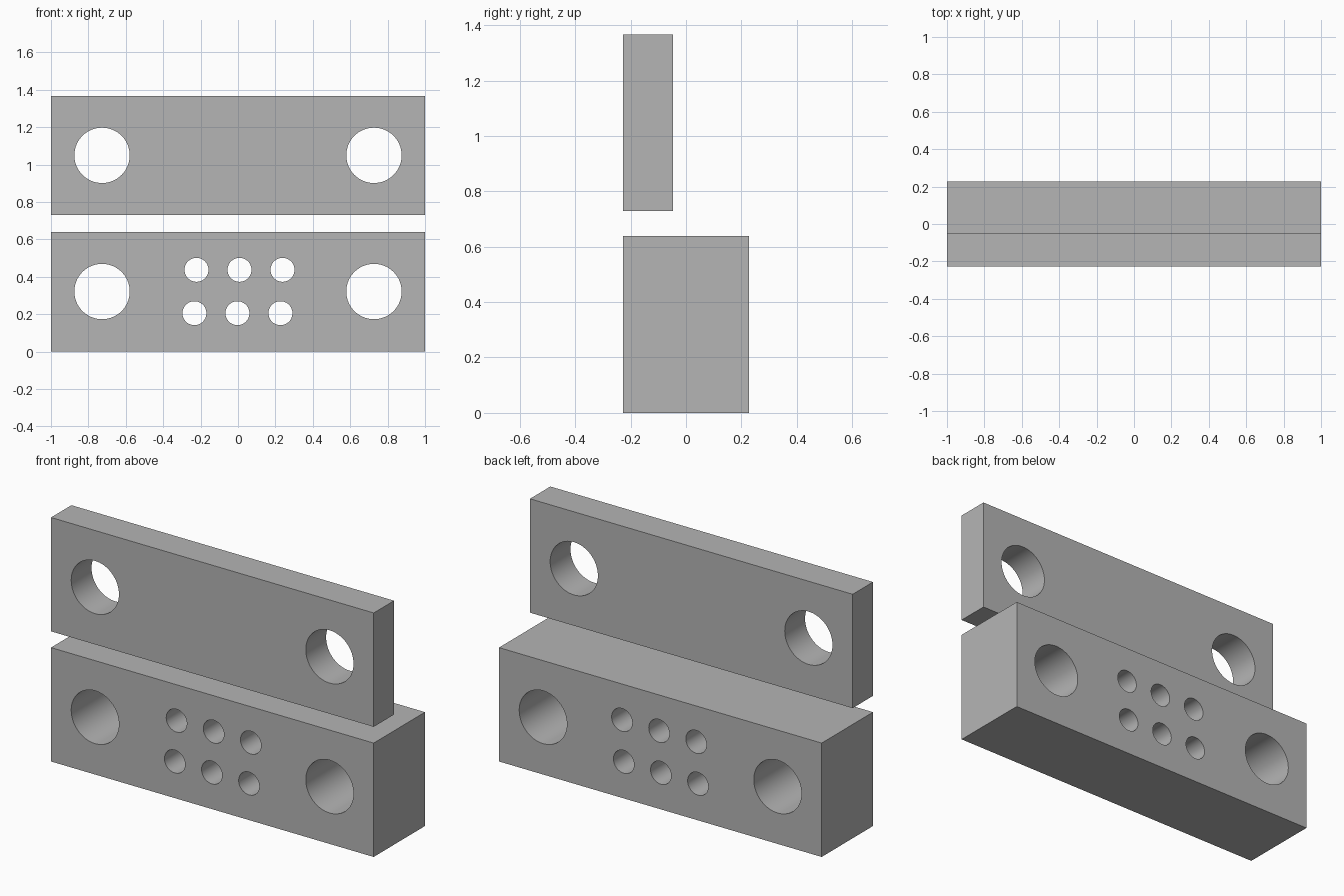
import bpy
from math import pi, radians

default_cube = bpy.data.objects.get("Cube")
if default_cube:
    bpy.data.objects.remove(default_cube, do_unlink=True)

# Single plain grey for both blocks
grey = bpy.data.materials.new("plain grey")
grey.use_nodes = True
colour = (0.46, 0.46, 0.46, 1)
grey.diffuse_color = colour
grey.node_tree.nodes["Principled BSDF"].inputs["Base Color"].default_value = colour

FRONT, BACK = -0.227, 0.227


def drilled_block(name, y_back, z_low, z_high, holes):
    """Block spanning the full width, bored front to back at (x, z, radius)."""
    depth = y_back - FRONT
    y_mid = (FRONT + y_back) / 2
    bpy.ops.mesh.primitive_cube_add(size=1, location=(0, y_mid, (z_low + z_high) / 2))
    block = bpy.context.object
    block.name = name
    block.scale = (2, depth, z_high - z_low)
    bpy.ops.object.transform_apply(location=False, rotation=False, scale=True)
    block.data.materials.append(grey)

    for x, z, radius in holes:
        bpy.ops.mesh.primitive_cylinder_add(
            vertices=64, radius=radius, depth=depth + 0.2,
            location=(x, y_mid, z), rotation=(pi / 2, 0, 0))
        cutter = bpy.context.object
        cutter.name = "hole_cutter"
        cutter.hide_render = True
        cutter.data.materials.append(grey)
        cut = block.modifiers.new("bore", 'BOOLEAN')
        cut.operation = 'DIFFERENCE'
        cut.solver = 'EXACT'
        cut.object = cutter
        bpy.ops.object.select_all(action='DESELECT')
        block.select_set(True)
        bpy.context.view_layer.objects.active = block
        bpy.ops.object.modifier_apply(modifier=cut.name)
        bpy.data.objects.remove(cutter, do_unlink=True)

    bpy.ops.object.shade_smooth_by_angle(angle=radians(30))
    return block


def bolt_holes(z):
    return [(side * 0.727, z, 0.148) for side in (-1, 1)]


# Six small bores in two slightly offset rows
small_holes = [(start + i * 0.23, z, 0.064)
               for start, z in ((-0.222, 0.437), (-0.233, 0.205))
               for i in range(3)]

# Thick lower block and thin upper plate, flush at the front
drilled_block("lower_block", BACK, 0, 0.638, bolt_holes(0.321) + small_holes)
drilled_block("upper_plate", -0.047, 0.729, 1.367, bolt_holes(1.049))
